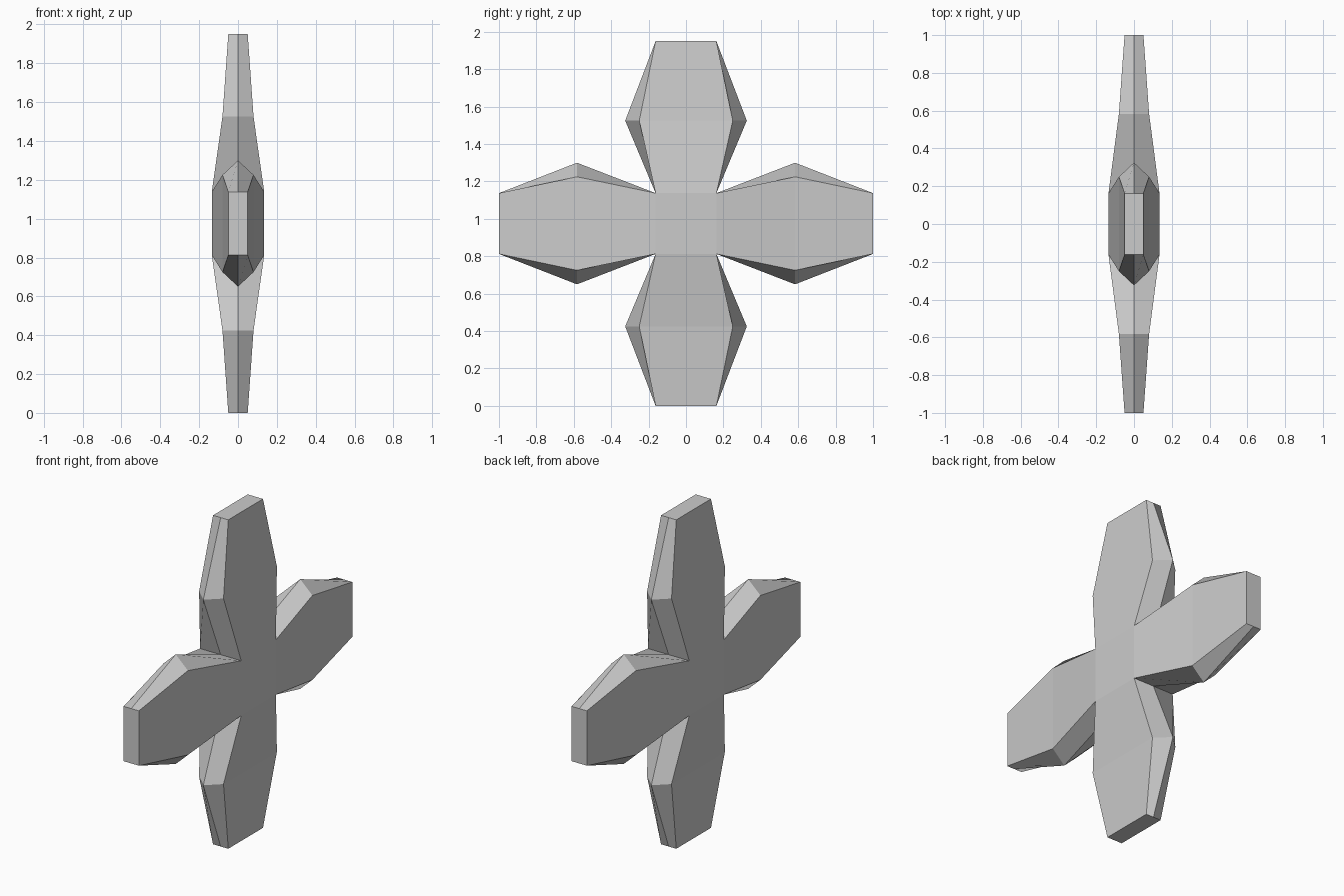
import bpy, bmesh
from math import pi
from mathutils import Matrix, Vector

if "Cube" in bpy.data.objects:
    bpy.data.objects.remove(bpy.data.objects["Cube"])

ROOT = 0.1625      # half width of the central square
CENTRE_Z = 0.975


def section(x, y_face, y_ridge, d):
    """Six-sided arm section at distance d from the centre."""
    return [Vector(p) for p in ((x, y_face, d), (0, y_ridge, d), (-x, y_face, d),
                                (-x, -y_face, d), (0, -y_ridge, d), (x, -y_face, d))]


bm = bmesh.new()

# Four faceted arms: narrow root, wide ridged middle, blunt tip
for i in range(4):
    mid, tip = (0.55, 0.975) if i % 2 == 0 else (0.583, 1.0)
    turn = Matrix.Rotation(i * pi / 2, 3, 'X')
    rings = [[bm.verts.new(turn @ p) for p in ring] for ring in (
        section(0.135, ROOT, ROOT, ROOT),
        section(0.08, 0.25, 0.325, mid),
        section(0.05, ROOT, ROOT, tip))]
    for a, b in zip(rings, rings[1:]):
        for k in range(6):
            n = (k + 1) % 6
            bm.faces.new((a[k], a[n], b[n], b[k]))
    bm.faces.new(rings[-1])

# Flat square on each side of the centre
for x in (-0.135, 0.135):
    bm.faces.new([bm.verts.new((x, y * ROOT, z * ROOT))
                  for y, z in ((-1, -1), (1, -1), (1, 1), (-1, 1))])

bmesh.ops.remove_doubles(bm, verts=bm.verts, dist=0.001)
bmesh.ops.recalc_face_normals(bm, faces=bm.faces)
bmesh.ops.translate(bm, verts=bm.verts, vec=(0, 0, CENTRE_Z))

mesh = bpy.data.meshes.new("faceted_cross")
bm.to_mesh(mesh)
bm.free()
bpy.context.collection.objects.link(bpy.data.objects.new("faceted_cross", mesh))
